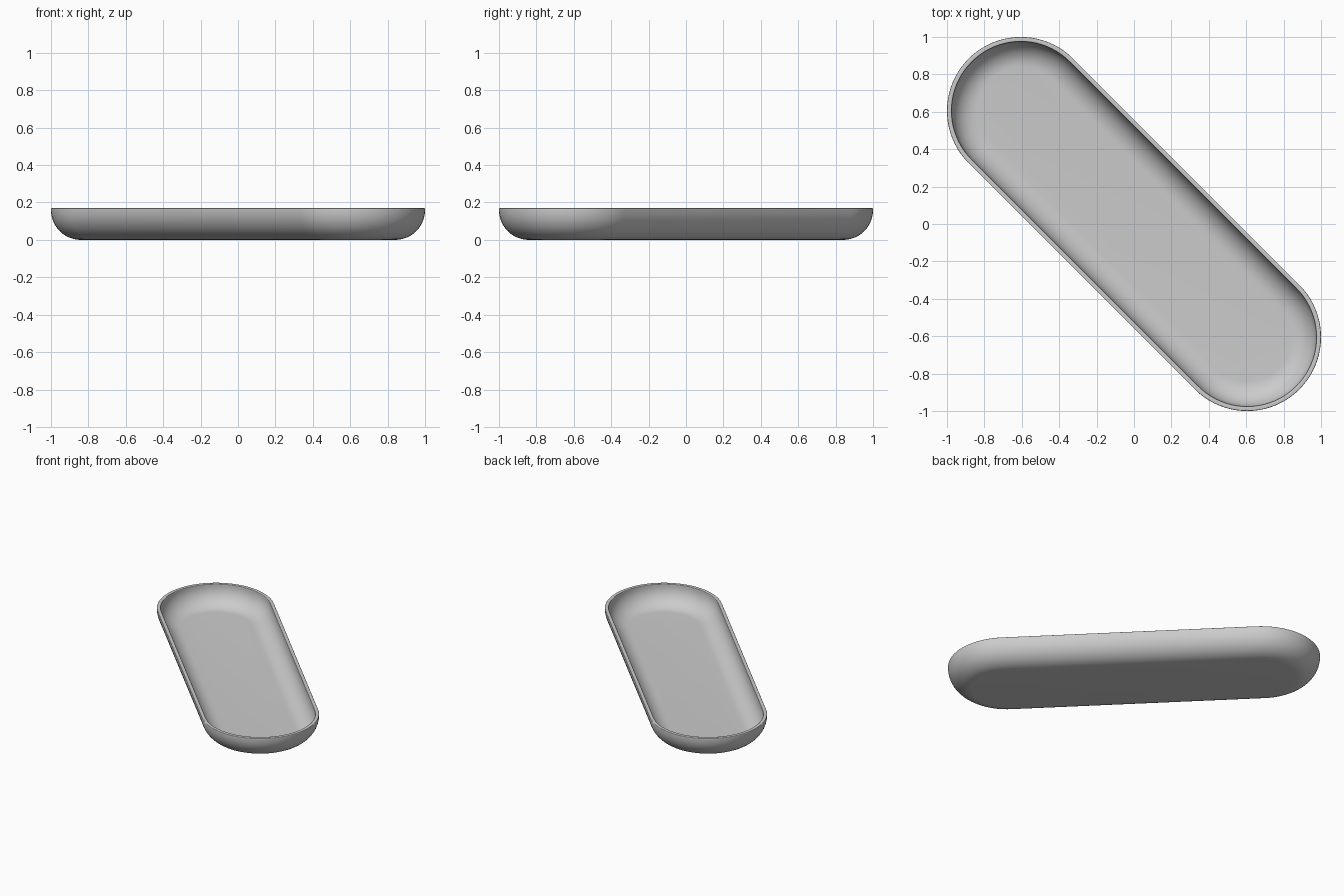
import bpy
import bmesh
from math import pi, sin, cos, radians

cube = bpy.data.objects.get("Cube")
if cube:
    bpy.data.objects.remove(cube)

CENTRE = 0.605      # end-arc centres at (-CENTRE, CENTRE) and (CENTRE, -CENTRE)
RADIUS = 0.395      # outer radius of the rounded ends
HEIGHT = 0.17
WALL = 0.025
FILLET = 0.16       # outer curve between floor and wall
EDGE = 0.004        # softened rim corners
SEGMENTS = 40       # per rounded end
STEPS = 12          # per fillet


def arc(cx, cz, r, start, end, steps):
    """Points on an arc in the wall's (radius, height) plane."""
    angles = [radians(start + (end - start) * i / steps) for i in range(steps + 1)]
    return [(cx + r * cos(a), cz + r * sin(a)) for a in angles]


def stadium_ring(bm, r, z):
    """A diagonal rounded-end loop of vertices at offset r and height z."""
    ring = []
    for side, start in ((1, -pi / 4), (-1, 3 * pi / 4)):
        for i in range(SEGMENTS + 1):
            a = start + pi * i / SEGMENTS - pi / 2
            ring.append(bm.verts.new((side * CENTRE + r * cos(a),
                                      -side * CENTRE + r * sin(a), z)))
    return ring


# Wall section: outer curve, softened rim, inner curve down to the floor
bend = RADIUS - FILLET
profile = arc(bend, FILLET, FILLET, -90, 0, STEPS)
profile += arc(RADIUS - EDGE, HEIGHT - EDGE, EDGE, 0, 90, 3)
profile += arc(RADIUS - WALL + EDGE, HEIGHT - EDGE, EDGE, 90, 180, 3)
profile += arc(bend, FILLET, FILLET - WALL, 0, -90, STEPS)

# Sweep the section around the tray and close the underside and floor
bm = bmesh.new()
rings = [stadium_ring(bm, r, z) for r, z in profile]
for lower, upper in zip(rings, rings[1:]):
    for i in range(len(lower)):
        j = (i + 1) % len(lower)
        bm.faces.new((lower[i], lower[j], upper[j], upper[i]))
bm.faces.new(list(reversed(rings[0])))
bm.faces.new(rings[-1])
bmesh.ops.recalc_face_normals(bm, faces=bm.faces)

mesh = bpy.data.meshes.new("tray")
bm.to_mesh(mesh)
bm.free()
tray = bpy.data.objects.new("tray", mesh)
bpy.context.collection.objects.link(tray)

# Plain grey finish
grey = bpy.data.materials.new("light grey")
grey.use_nodes = True
colour = (0.6, 0.6, 0.6, 1)
grey.diffuse_color = colour
grey.node_tree.nodes["Principled BSDF"].inputs["Base Color"].default_value = colour
mesh.materials.append(grey)

bpy.ops.object.select_all(action="DESELECT")
tray.select_set(True)
bpy.context.view_layer.objects.active = tray
bpy.ops.object.shade_smooth_by_angle(angle=radians(35))
